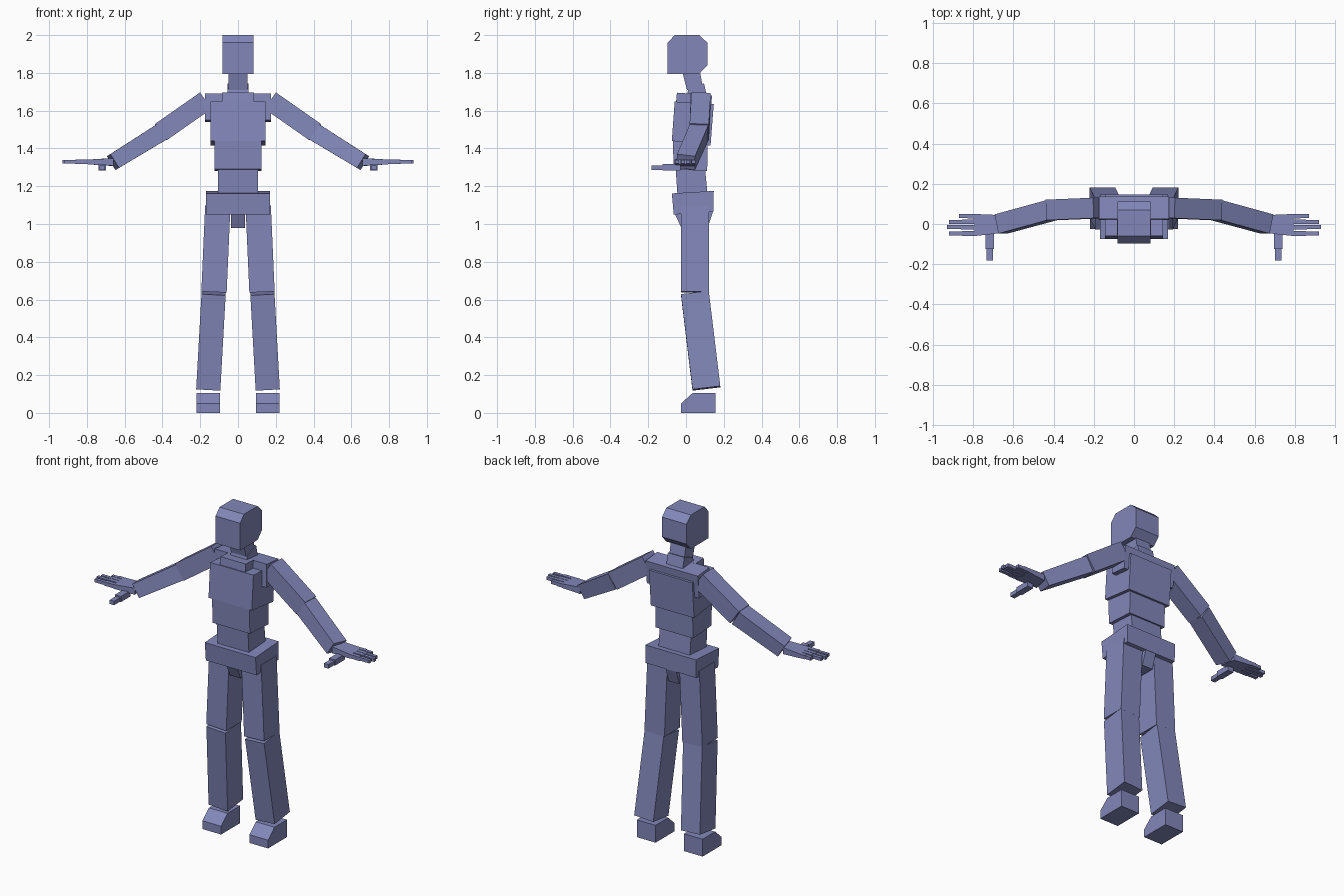
import bpy, bmesh
from mathutils import Vector

cube = bpy.data.objects.get("Cube")
if cube:
    bpy.data.objects.remove(cube, do_unlink=True)

COLOUR = (0.225, 0.245, 0.49, 1)
mat = bpy.data.materials.new("periwinkle blue")
mat.use_nodes = True
mat.diffuse_color = COLOUR
bsdf = mat.node_tree.nodes["Principled BSDF"]
bsdf.inputs["Base Color"].default_value = COLOUR
bsdf.inputs["Roughness"].default_value = 0.7


def loft(name, ring_a, ring_b):
    """Solid between two matching rings of points."""
    bm = bmesh.new()
    a = [bm.verts.new(p) for p in ring_a]
    b = [bm.verts.new(p) for p in ring_b]
    bm.faces.new(a)
    bm.faces.new(b)
    n = len(a)
    for i in range(n):
        j = (i + 1) % n
        bm.faces.new((a[i], a[j], b[j], b[i]))
    bmesh.ops.recalc_face_normals(bm, faces=bm.faces)
    mesh = bpy.data.meshes.new(name)
    bm.to_mesh(mesh)
    bm.free()
    mesh.materials.append(mat)
    obj = bpy.data.objects.new(name, mesh)
    bpy.context.collection.objects.link(obj)
    return obj


def slab(name, x0, x1, profile):
    """Side profile of (y, z) points extruded across x."""
    return loft(name, [(x0, y, z) for y, z in profile],
                [(x1, y, z) for y, z in profile])


def box(name, xs, ys, zs):
    (y0, y1), (z0, z1) = ys, zs
    return slab(name, *xs, [(y0, z0), (y1, z0), (y1, z1), (y0, z1)])


def limb(name, a, b, depth, width_a, width_b=None):
    """Square-ended beam; depth is its half size along y."""
    a, b = Vector(a), Vector(b)
    d = (b - a).normalized()
    u = Vector((0, 1, 0))
    u = (u - d * u.dot(d)).normalized()
    v = d.cross(u)

    def ring(c, w):
        return [c + u * depth * s + v * w * t
                for s, t in ((-1, -1), (1, -1), (1, 1), (-1, 1))]
    return loft(name, ring(a, width_a), ring(b, width_b or width_a))


# Head and neck
slab("head", -0.082, 0.082,
     [(-0.097, 1.795), (0.07, 1.795), (0.113, 1.84), (0.113, 1.96),
      (0.07, 2), (-0.06, 2), (-0.097, 1.96)])
slab("neck", -0.05, 0.05,
     [(0.005, 1.71), (0.09, 1.72), (0.075, 1.8), (-0.018, 1.8)])
slab("neck_base", -0.055, 0.055,
     [(0.0, 1.66), (0.115, 1.66), (0.095, 1.745), (0.012, 1.715)])

# Torso
slab("collar", -0.085, 0.085,
     [(-0.055, 1.62), (0.03, 1.62), (0.03, 1.69), (-0.048, 1.695)])
slab("shoulders", -0.175, 0.175,
     [(0.02, 1.55), (0.125, 1.54), (0.138, 1.68), (0.025, 1.69)])
slab("chest", -0.145, 0.145,
     [(-0.075, 1.44), (0.13, 1.415), (0.147, 1.635), (-0.06, 1.648)])
slab("abdomen", -0.125, 0.125,
     [(-0.065, 1.29), (0.112, 1.28), (0.115, 1.43), (-0.07, 1.45)])
slab("waist", -0.105, 0.105,
     [(-0.045, 1.15), (0.115, 1.15), (0.1, 1.3), (-0.055, 1.3)])
slab("pelvis", -0.17, 0.17,
     [(-0.065, 1.05), (0.145, 1.065), (0.147, 1.175), (-0.075, 1.162)])
slab("crotch", -0.036, 0.036,
     [(-0.062, 1.06), (-0.025, 0.98), (0.115, 0.98), (0.145, 1.07)])

for side, s in (("left", 1), ("right", -1)):
    # Legs
    limb(side + "_thigh", (s * 0.107, 0.047, 1.095),
         (s * 0.127, 0.047, 0.64), 0.074, 0.067)
    limb(side + "_shin", (s * 0.129, 0.047, 0.634),
         (s * 0.157, 0.108, 0.13), 0.074, 0.064)
    slab(side + "_foot", s * 0.095, s * 0.22,
         [(-0.026, 0), (0.155, 0), (0.155, 0.105), (0.035, 0.105), (-0.026, 0.05)])

    # Arms
    limb(side + "_upper_arm", (s * 0.172, 0.08, 1.652),
         (s * 0.408, 0.07, 1.487), 0.051, 0.053)
    limb(side + "_forearm", (s * 0.405, 0.07, 1.487),
         (s * 0.662, 0.0, 1.328), 0.049, 0.048, 0.043)

    # Hand: tapered palm, jointed fingers and thumb
    palm = [(0.66, -0.045), (0.795, -0.06), (0.795, 0.05), (0.68, 0.045)]
    loft(side + "_palm", [(s * x, y, 1.308 if x < 0.7 else 1.316) for x, y in palm],
         [(s * x, y, 1.348 if x < 0.7 else 1.341) for x, y in palm])
    for finger, y, tip in (("little", 0.039, 0.87), ("ring", 0.011, 0.92),
                           ("middle", -0.016, 0.93), ("index", -0.048, 0.92)):
        mid = (0.79 + tip) / 2
        box(f"{side}_{finger}_finger_base", (s * 0.79, s * mid),
            (y - 0.012, y + 0.012), (1.318, 1.341))
        box(f"{side}_{finger}_finger_tip", (s * mid, s * tip),
            (y - 0.01, y + 0.01), (1.32, 1.339))
    box(side + "_thumb_base", (s * 0.698, s * 0.738), (-0.125, -0.03), (1.284, 1.318))
    box(side + "_thumb_tip", (s * 0.703, s * 0.733), (-0.182, -0.125), (1.286, 1.31))
